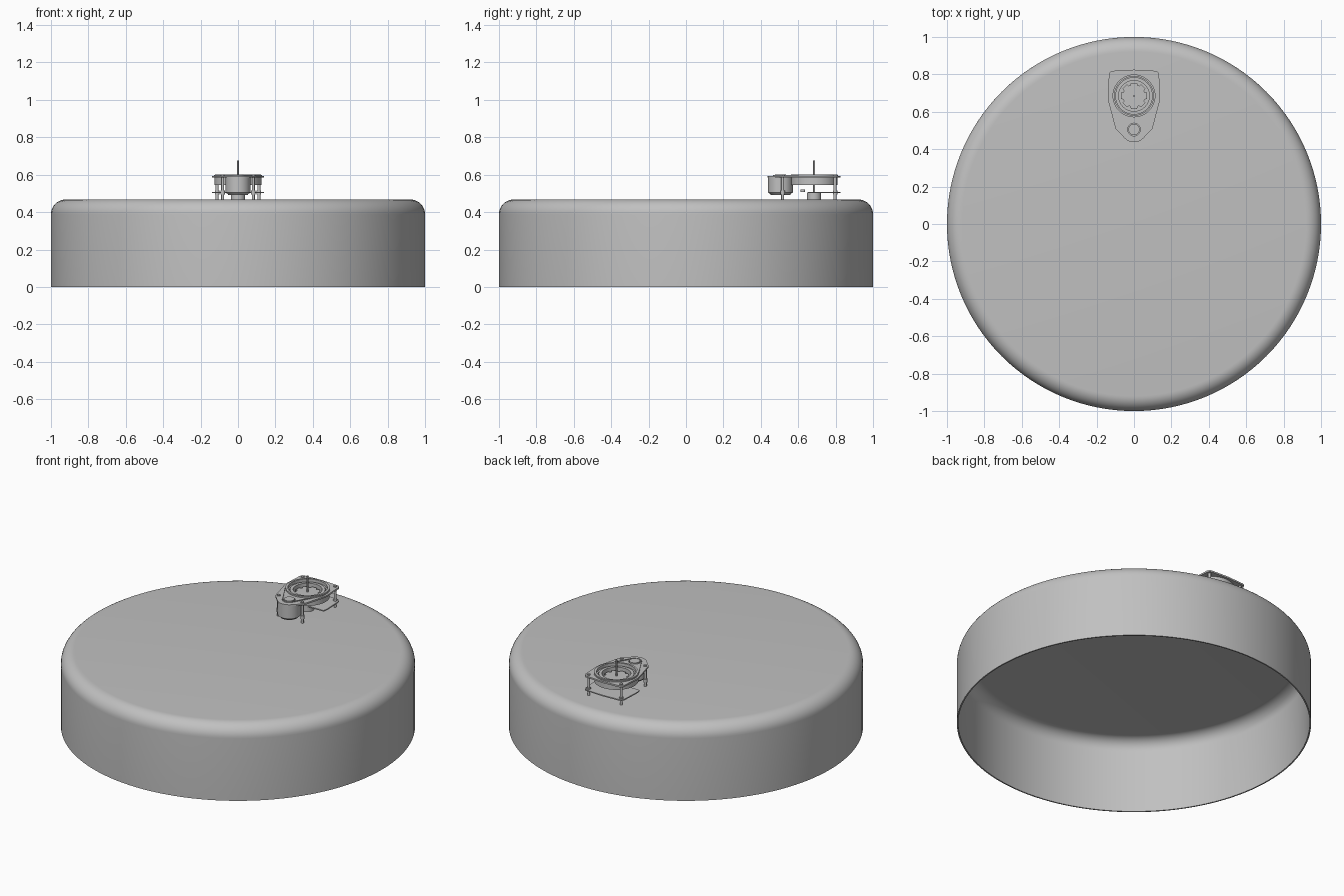
import bpy, bmesh, math
from mathutils import Vector
from mathutils.geometry import convex_hull_2d

cube = bpy.data.objects.get("Cube")
if cube:
    bpy.data.objects.remove(cube, do_unlink=True)

grey = bpy.data.materials.new("plain grey")
grey.use_nodes = True
colour = (0.53, 0.53, 0.53, 1)
grey.diffuse_color = colour
grey.node_tree.nodes["Principled BSDF"].inputs["Base Color"].default_value = colour

TOP = 0.468          # top of the shell
HUB = (0, 0.685)     # rotor axis
MOTOR = (0, 0.505)   # motor axis


def finish(obj, smooth=True):
    obj.data.materials.clear()
    obj.data.materials.append(grey)
    bpy.ops.object.select_all(action='DESELECT')
    obj.select_set(True)
    bpy.context.view_layer.objects.active = obj
    if smooth:
        bpy.ops.object.shade_smooth_by_angle(angle=math.radians(35))
    return obj


def lathe(name, profile, centre=(0, 0), steps=48, closed=True):
    """Spin an (r, z) profile round a vertical axis."""
    bm = bmesh.new()
    vs = [bm.verts.new((r, 0, z)) for r, z in profile]
    ends = vs[1:] + vs[:1] if closed else vs[1:]
    es = [bm.edges.new(p) for p in zip(vs, ends)]
    bmesh.ops.spin(bm, geom=vs + es, cent=(0, 0, 0), axis=(0, 0, 1),
                   angle=math.tau, steps=steps, use_merge=True)
    bmesh.ops.remove_doubles(bm, verts=bm.verts, dist=1e-5)
    bmesh.ops.recalc_face_normals(bm, faces=bm.faces)
    me = bpy.data.meshes.new(name)
    bm.to_mesh(me)
    bm.free()
    obj = bpy.data.objects.new(name, me)
    obj.location = (*centre, 0)
    bpy.context.collection.objects.link(obj)
    return finish(obj)


def ring(name, inner, outer, z0, z1, centre=HUB):
    return lathe(name, [(inner, z0), (outer, z0), (outer, z1), (inner, z1)], centre)


def rod(name, r, z0, z1, centre, steps=16):
    return lathe(name, [(0, z0), (r, z0), (r, z1), (0, z1)], centre, steps, False)


def circle(centre, r, n=48):
    return [(centre[0] + r * math.cos(math.tau * i / n),
             centre[1] + r * math.sin(math.tau * i / n)) for i in range(n)]


def plate(name, loops, z0, z1):
    """Flat sheet from an outline followed by its holes."""
    cu = bpy.data.curves.new(name, 'CURVE')
    cu.dimensions, cu.fill_mode = '2D', 'BOTH'
    cu.extrude = (z1 - z0) / 2
    for loop in loops:
        sp = cu.splines.new('POLY')
        sp.points.add(len(loop) - 1)
        for p, (x, y) in zip(sp.points, loop):
            p.co = (x, y, 0, 1)
        sp.use_cyclic_u = True
    obj = bpy.data.objects.new(name, cu)
    obj.location.z = (z0 + z1) / 2
    bpy.context.collection.objects.link(obj)
    bpy.ops.object.select_all(action='DESELECT')
    obj.select_set(True)
    bpy.context.view_layer.objects.active = obj
    bpy.ops.object.convert(target='MESH')
    return finish(bpy.context.object)


# Hollow round shell with a filleted top edge, open below
def fillet(radius, edge, top):
    return [(edge - radius + radius * math.cos(a), top - radius + radius * math.sin(a))
            for a in (math.pi / 2 * i / 10 for i in range(11))]


WALL = 0.008
outer = [(1, 0)] + fillet(0.08, 1, TOP) + [(0, TOP)]
inner = [(0, TOP - WALL)] + fillet(0.072, 1 - WALL, TOP - WALL)[::-1] + [(1 - WALL, 0)]
lathe("shell", outer + inner, steps=128)

# Teardrop plates around the rotor and motor
BACK = [(s * 0.112, 0.797) for s in (-1, 1)]
SIDE = [(s * 0.082, 0.517) for s in (-1, 1)]
points = circle(HUB, 0.14) + circle(MOTOR, 0.068)
for c in BACK:
    points += circle(c, 0.022, 16)
for c in SIDE:
    points += circle(c, 0.018, 16)
outline = [points[i] for i in convex_hull_2d([Vector(p) for p in points])]
plate("upper_plate", [outline, circle(HUB, 0.112), circle(MOTOR, 0.034, 32)], 0.584, 0.594)
lower = [(x, y) for x, y in outline if y > 0.56]
plate("lower_plate", [lower], 0.501, 0.508)

# Support posts with screw heads and collars
for label, places in (("back", BACK), ("side", SIDE)):
    for side, c in zip(("right", "left"), places):
        rod(f"{label}_post_{side}", 0.008, TOP, 0.59, c)
        rod(f"{label}_screw_{side}", 0.011, 0.59, 0.6, c, 6)
        ring(f"{label}_collar_{side}", 0.006, 0.012, 0.494, 0.515, c)

# Rotor: raised rim, bearing cup, inner race and notched hub
ring("rim", 0.112, 0.124, 0.584, 0.602)
ring("bearing_cup", 0.104, 0.125, 0.545, 0.584)
ring("inner_race", 0.082, 0.1, 0.55, 0.59)
rod("rotor_floor", 0.105, 0.545, 0.552, HUB, 48)
notched = [(HUB[0] + r * math.cos(a), HUB[1] + r * math.sin(a))
           for i in range(8) for r, a in
           ((0.072, math.pi / 4 * (i - 0.3)), (0.072, math.pi / 4 * (i + 0.3)),
            (0.06, math.pi / 4 * (i + 0.4)), (0.06, math.pi / 4 * (i + 0.6)))]
plate("hub", [notched], 0.552, 0.575)
rod("spindle", 0.005, 0.5, 0.675, HUB)
rod("spindle_foot", 0.038, TOP, 0.501, HUB, 32)

# Drive motor with a stepped can and a pulley
lathe("motor", [(0, 0.492), (0.052, 0.492), (0.056, 0.498), (0.066, 0.505),
                (0.066, 0.584), (0, 0.584)], MOTOR, 40, False)
rod("pulley", 0.03, 0.584, 0.6, MOTOR, 32)
rod("sensor", 0.012, 0.508, 0.522, (0, 0.625))

# Drive belt running from the pulley around the rotor
belt_points = circle(HUB, 0.128) + circle(MOTOR, 0.04)
belt = [belt_points[i] for i in convex_hull_2d([Vector(p) for p in belt_points])]
mid = Vector((0, 0.62))
belt_in = [tuple(mid + (Vector(p) - mid) * 0.97) for p in belt]
plate("drive_belt", [belt, belt_in], 0.594, 0.599)
